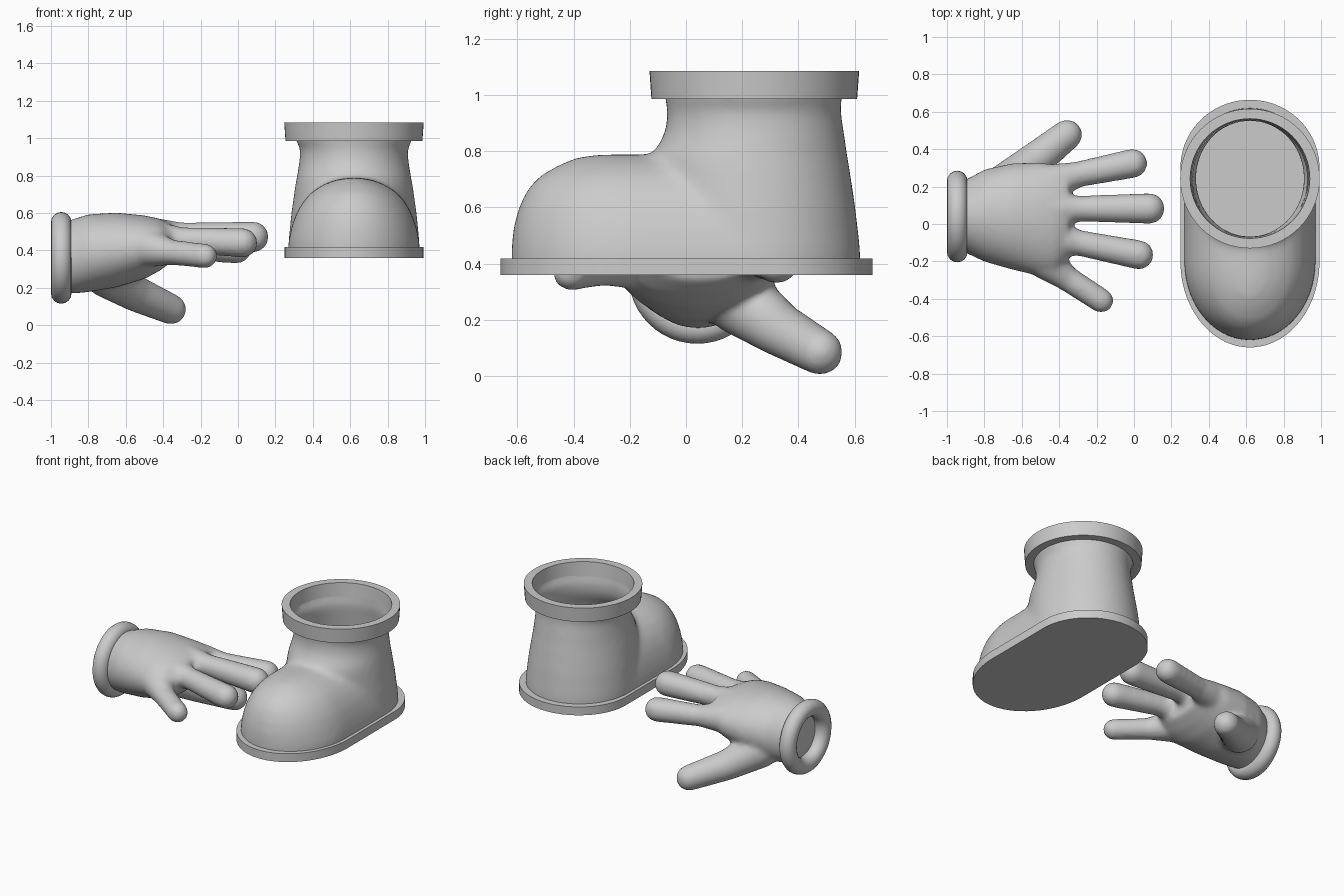
import bpy, bmesh, math
from mathutils import Vector, Matrix

if "Cube" in bpy.data.objects:
    bpy.data.objects.remove(bpy.data.objects["Cube"])

grey = bpy.data.materials.new("plain_grey")
grey.diffuse_color = (0.6, 0.6, 0.6, 1)
grey.use_nodes = True
grey.node_tree.nodes["Principled BSDF"].inputs["Base Color"].default_value = grey.diffuse_color
BX = 0.62  # boot centre line


def finish(name, bm, angle=35):
    bmesh.ops.recalc_face_normals(bm, faces=bm.faces)
    me = bpy.data.meshes.new(name)
    bm.to_mesh(me)
    bm.free()
    me.materials.append(grey)
    ob = bpy.data.objects.new(name, me)
    bpy.context.collection.objects.link(ob)
    bpy.ops.object.select_all(action='DESELECT')
    ob.select_set(True)
    bpy.context.view_layer.objects.active = ob
    bpy.ops.object.shade_smooth_by_angle(angle=math.radians(angle))
    return ob


def loft(bm, rings):
    rows = [[bm.verts.new(p) for p in r] for r in rings]
    n = len(rows[0])
    for a, b in zip(rows, rows[1:]):
        for i in range(n):
            bm.faces.new((a[i], a[(i + 1) % n], b[(i + 1) % n], b[i]))
    bm.faces.new(rows[0][::-1])
    bm.faces.new(rows[-1])
    bmesh.ops.recalc_face_normals(bm, faces=bm.faces)


def egg(z, yf, c1, c2, yb, hw, n=64):
    """Level outline: half ellipse in front of c1, half ellipse behind c2."""
    pts = []
    for i in range(n):
        a = 2 * math.pi * (i + 0.5) / n
        s = math.sin(a)
        y = c2 + (yb - c2) * s if s > 0 else c1 + (c1 - yf) * s
        pts.append((BX + hw * math.cos(a), y, z))
    return pts


def finger(bm, pts):
    """Tapered round limb through (x, y, z, radius) points."""
    for p, q in zip(pts, pts[1:]):
        p, q = Vector(p), Vector(q)
        steps = max(2, int((q - p).length / 0.018))
        for k in range(steps + 1):
            v = p.lerp(q, k / steps)
            bmesh.ops.create_icosphere(bm, subdivisions=3, radius=v.w,
                                       matrix=Matrix.Translation(v.xyz))


def fuse(bm, voxel, rounds):
    """Melt overlapping solids into one soft skin and return it as bmesh."""
    me = bpy.data.meshes.new("blend_source")
    bm.to_mesh(me)
    bm.free()
    ob = bpy.data.objects.new("blend_source", me)
    bpy.context.collection.objects.link(ob)
    m = ob.modifiers.new("fuse", 'REMESH')
    m.mode = 'VOXEL'
    m.voxel_size = voxel
    s = ob.modifiers.new("soften", 'SMOOTH')
    s.factor = 0.5
    s.iterations = rounds
    dg = bpy.context.evaluated_depsgraph_get()
    res = bpy.data.meshes.new_from_object(ob.evaluated_get(dg))
    out = bmesh.new()
    out.from_mesh(res)
    bpy.data.objects.remove(ob)
    bpy.data.meshes.remove(me)
    bpy.data.meshes.remove(res)
    return out


# Boot upper: domed toe and ankle shaft, open at top and bottom
bm = bmesh.new()
toe = [(.34, -.62, .352), (.45, -.622, .35), (.53, -.614, .332), (.6, -.595, .307),
       (.66, -.567, .272), (.71, -.523, .228), (.75, -.455, .168),
       (.777, -.39, .1), (.788, -.32, .04)]
loft(bm, [egg(z, yf, -.2, .2, .3, hw) for z, yf, hw in toe])
shaft = [(.34, -.13, .622, .352), (.45, -.13, .62, .35), (.6, -.13, .603, .335),
         (.74, -.13, .582, .315), (.79, -.12, .573, .306), (.83, -.092, .568, .299),
         (.88, -.072, .56, .291), (.94, -.066, .551, .287), (.97, -.07, .552, .298),
         (.99, -.076, .556, .315), (1.06, -.076, .556, .315)]
loft(bm, [egg(z, f, (f + b) / 2, (f + b) / 2, b, hw) for z, f, b, hw in shaft])
bm = fuse(bm, 0.018, 14)
for z, up in ((0.995, 1), (0.40, -1)):
    bmesh.ops.bisect_plane(bm, geom=bm.verts[:] + bm.edges[:] + bm.faces[:],
                           plane_co=(0, 0, z), plane_no=(0, 0, up), clear_outer=True)
finish("boot_upper", bm, 60)

# Boot sole
bm = bmesh.new()
loft(bm, [egg(z, -.66, -.2, .3, .664, .372) for z in (.36, .418)])
finish("boot_sole", bm)

# Boot cuff: flat-sided ring
bm = bmesh.new()
prof = [(.366, .986), (.373, 1.085), (.32, 1.085), (.312, .986)]
n = 64
rows = []
for i in range(n):
    a = 2 * math.pi * i / n
    rows.append([bm.verts.new((BX + r * math.cos(a), .243 + r * math.sin(a), z)) for r, z in prof])
for i in range(n):
    a, b = rows[i], rows[(i + 1) % n]
    for k in range(4):
        bm.faces.new((a[k], b[k], b[(k + 1) % 4], a[(k + 1) % 4]))
finish("boot_cuff", bm)

# Gloved hand: palm loft plus five fingers melted together
bm = bmesh.new()
palm = [(-.92, .04, .19, .365, .19), (-.88, .042, .205, .368, .2), (-.8, .045, .247, .385, .208),
        (-.65, .04, .285, .402, .2), (-.5, .025, .305, .417, .17),
        (-.42, .02, .295, .43, .14), (-.35, .05, .24, .442, .1)]
loft(bm, [[(x, yc + hy * math.cos(2 * math.pi * i / 48), zc + hz * math.sin(2 * math.pi * i / 48))
           for i in range(48)] for x, yc, hy, zc, hz in palm])
fingers = [
    [(-.7, .19, .27, .125), (-.55, .325, .17, .098), (-.358, .477, .085, .083)],   # thumb
    [(-.45, .22, .43, .1), (-.3, .265, .42, .07), (-.007, .324, .408, .08)],       # index
    [(-.45, .08, .475, .1), (-.3, .082, .48, .07), (.082, .083, .472, .084)],      # middle
    [(-.45, -.07, .455, .1), (-.3, -.1, .455, .07), (.026, -.165, .44, .08)],      # ring
    [(-.47, -.2, .41, .1), (-.36, -.29, .39, .069), (-.175, -.41, .37, .067)],     # little
]
for f in fingers:
    finger(bm, f)
finish("hand", fuse(bm, 0.014, 16), 180)

# Rolled wrist band
bm = bmesh.new()
rows = []
for i in range(48):
    a = 2 * math.pi * i / 48
    row = []
    for k in range(16):
        t = 2 * math.pi * k / 16
        r = .19 + .055 * math.cos(t)
        row.append(bm.verts.new((-.945 + .055 * math.sin(t),
                                 .04 + r * math.cos(a), .36 + r * math.sin(a))))
    rows.append(row)
for i in range(48):
    a, b = rows[i], rows[(i + 1) % 48]
    for k in range(16):
        bm.faces.new((a[k], b[k], b[(k + 1) % 16], a[(k + 1) % 16]))
finish("wrist_band", bm, 180)
